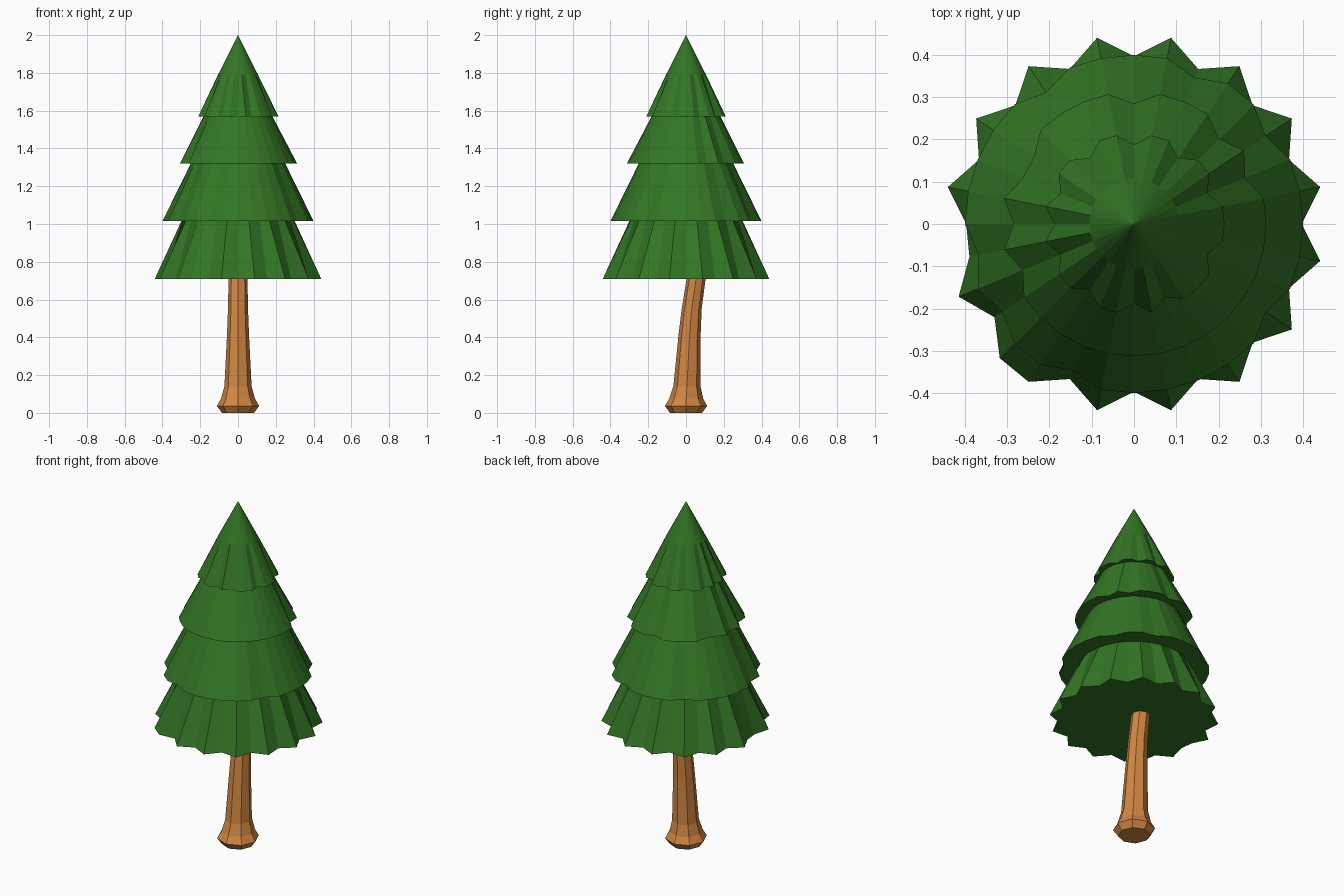
import bpy, bmesh, math

if "Cube" in bpy.data.objects:
    bpy.data.objects.remove(bpy.data.objects["Cube"])


def material(name, rgb):
    m = bpy.data.materials.new(name)
    m.diffuse_color = (*rgb, 1)
    m.use_nodes = True
    m.node_tree.nodes["Principled BSDF"].inputs["Base Color"].default_value = m.diffuse_color
    return m


def loft(name, rings, mat, apex=None):
    """Skin a list of equal-length point rings; cap the first, close the last."""
    bm = bmesh.new()
    loops = [[bm.verts.new(p) for p in r] for r in rings]
    n = len(loops[0])
    bm.faces.new(loops[0][::-1])
    for a, b in zip(loops, loops[1:]):
        for i in range(n):
            j = (i + 1) % n
            bm.faces.new((a[i], a[j], b[j], b[i]))
    if apex:
        tip = bm.verts.new(apex)
        for i in range(n):
            bm.faces.new((loops[-1][i], loops[-1][(i + 1) % n], tip))
    else:
        bm.faces.new(loops[-1])
    bmesh.ops.recalc_face_normals(bm, faces=bm.faces)
    me = bpy.data.meshes.new(name)
    bm.to_mesh(me)
    bm.free()
    me.materials.append(mat)
    ob = bpy.data.objects.new(name, me)
    bpy.context.collection.objects.link(ob)
    return ob


def ring(n, z, r, valley=None, dips=(), cy=0):
    pts = []
    for i in range(n):
        a = 2 * math.pi * i / n
        rr = valley if i in dips else r
        pts.append((rr * math.cos(a), cy + rr * math.sin(a), z))
    return pts


green = material("needles", (0.032, 0.18, 0.018))
brown = material("bark", (0.64, 0.24, 0.055))

# Trunk: eight-sided, flared foot, leaning towards +y at the top
trunk_profile = [(0.0, 0.085, 0), (0.037, 0.112, 0), (0.075, 0.090, 0.001), (0.14, 0.072, 0.005),
                 (0.40, 0.059, 0.018), (0.55, 0.053, 0.030), (0.72, 0.050, 0.055)]
loft("trunk", [ring(8, z, r, cy=cy) for z, r, cy in trunk_profile], brown)

# Foliage: stacked skirts with notched hems, joined by flat undersides
N = 32
bottom_dips = [i for i in range(0, N, 2) if i not in (18, 20)] + [17, 19]
second_dips = [3, 6, 11, 17, 19, 22, 29]
third_dips = [2, 4, 8, 13, 14, 16, 18]
top_dips = [2, 5, 8, 11, 14, 16, 18, 21, 24, 26, 30]
rings = [
    ring(N, 0.71, 0.449, 0.397, bottom_dips),
    ring(N, 1.015, 0.300),
    ring(N, 1.015, 0.400, 0.375, second_dips),
    ring(N, 1.32, 0.250),
    ring(N, 1.32, 0.313, 0.285, third_dips),
    ring(N, 1.57, 0.182),
    ring(N, 1.57, 0.214, 0.188, top_dips),
    ring(N, 1.79, 0.106),
]
loft("foliage", rings, green, apex=(0, 0, 2.0))
